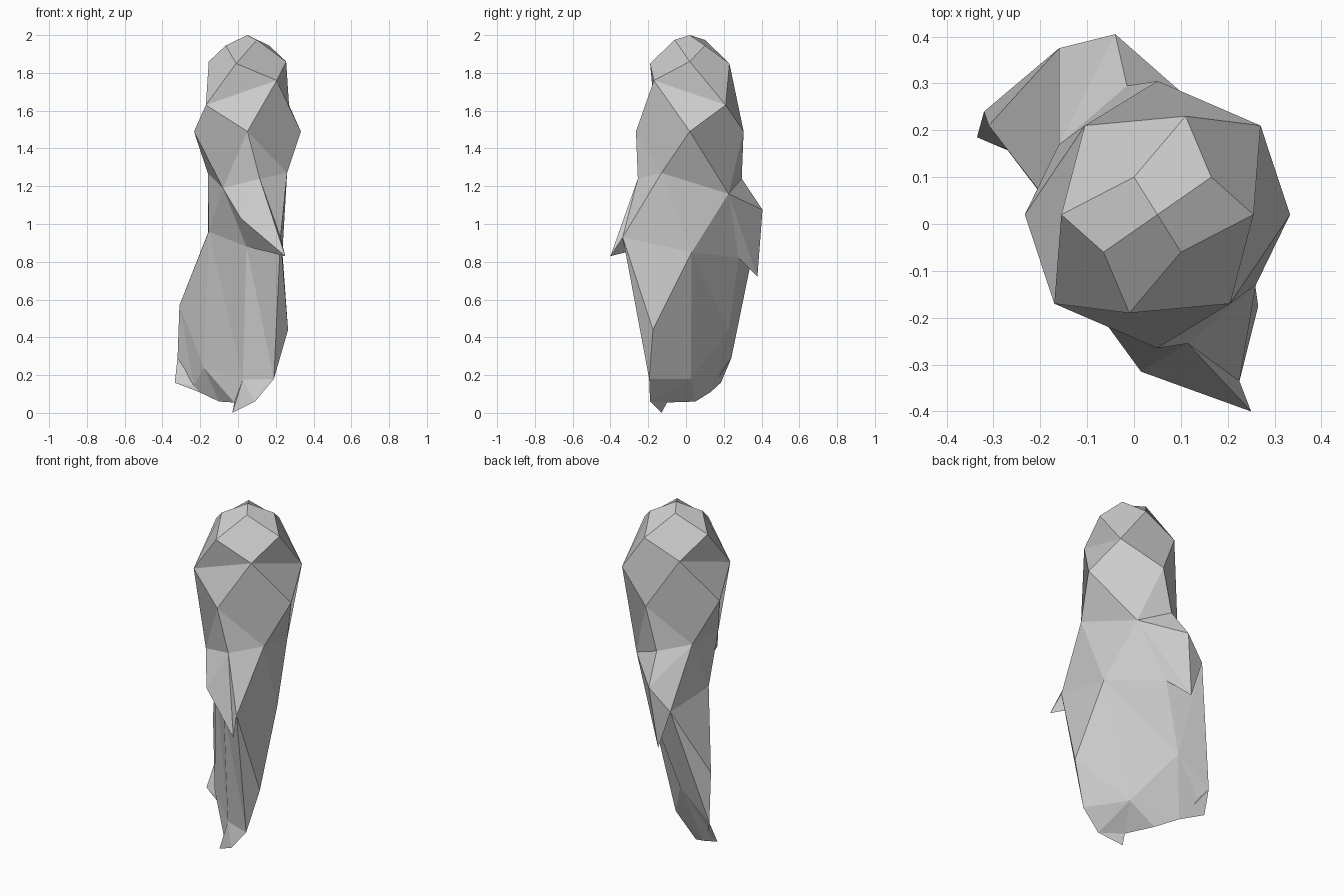
import bpy, bmesh

if "Cube" in bpy.data.objects:
    bpy.data.objects.remove(bpy.data.objects["Cube"])

bm = bmesh.new()
P = {}


def add(**points):
    for name, co in points.items():
        P[name] = bm.verts.new(co)


def faces(text):
    for word in text.split(","):
        bm.faces.new([P[n] for n in word.split()])


def ring(a, b):
    # two points plus their half-turn copies around the head axis
    turn = [(0.1 - x, 0.04 - y, z) for x, y, z in (a, b)]
    return [bm.verts.new(c) for c in (a, b, *turn)]


# head and chest: staggered four-point rings joined by diamond faces
apex = bm.verts.new((0.05, 0.02, 2.0))
rings = [
    ring((-0.065, -0.06, 1.945), (0.10, -0.06, 1.975)),
    ring((-0.01, -0.19, 1.85), (0.255, 0.02, 1.86)),
    ring((-0.17, -0.17, 1.63), (0.205, -0.17, 1.76)),
    ring((0.05, -0.265, 1.49), (0.333, 0.02, 1.49)),
    ring((-0.08, -0.185, 1.19), (0.26, -0.13, 1.27)),
]
rings[4][2].co = (0.165, 0.225, 1.16)
for i in range(4):
    bm.faces.new((apex, rings[0][i], rings[1][i], rings[0][(i + 1) % 4]))
    for k in range(3):
        top, mid, low = rings[k:k + 3]
        j, m = (i - 1, i) if k % 2 == 0 else (i, (i + 1) % 4)
        if k == 1 and i != 2:  # cheeks fold inwards
            bm.faces.new((top[i], mid[j], mid[m]))
            bm.faces.new((mid[j], low[i], mid[m]))
        else:
            bm.faces.new((top[i], mid[j], low[i], mid[m]))
P.update(zip(("cf", "cr", "cb", "cl"), rings[3]))
P.update(zip(("fl", "fr", "br", "bl"), rings[4]))

# waist
add(wr=(0.235, 0.03, 0.85), wl=(-0.155, 0.01, 0.96))
faces("cr fr br, fr wr br, cl bl fl, bl wl fl")

# front arm: shoulder, elbow, tip, outer and inner armpit
add(s=(0.115, -0.255, 1.24), e=(0.015, -0.315, 1.03), t=(0.25, -0.40, 0.83),
    g=(0.225, -0.335, 0.93), h=(0.045, -0.20, 0.88))
faces("cf fr s, cf s fl, s fr g, s g t, s t e, s e fl, e t h, g t h, fl e h, fl h wl")

# back arm
add(S=(-0.015, 0.295, 1.24), E=(-0.04, 0.405, 1.075), T=(-0.083, 0.378, 0.72),
    G=(-0.16, 0.375, 0.95), H=(0.01, 0.28, 0.82))
faces("cb bl S, cb S br, S E bl, S br E, E G bl, E T G, G T H, br H T, br T E, br wr H")

# lower body: front knee, hem and back edge
add(q=(0.265, -0.175, 0.44), k=(0.025, -0.13, 0.175), m=(-0.12, 0.225, 0.44),
    l2=(-0.31, 0.21, 0.57), l3=(-0.32, 0.24, 0.29), l4=(-0.335, 0.185, 0.16),
    u=(0.19, -0.195, 0.18), y=(-0.18, 0.04, 0.24), w=(0.05, 0.025, 0.178))
faces("fr g wr, g q wr, h g u, g q u, h u k, wl h k, wl k y, wl y l2,"
      "bl G wl, G l2 wl, G l2 l3, G l3 m, G m H, wr m H, wr m w, wr w q, q w u")

# underside and small foot
add(v=(0.09, -0.19, 0.06), f=(-0.03, -0.13, 0.0), z=(-0.235, 0.145, 0.145),
    x1=(-0.10, 0.05, 0.06), x2=(-0.205, 0.13, 0.11), x3=(-0.02, -0.10, 0.055))
faces("u v k, k v f, v x3 f, k f x3, y x3 k, l2 l3 z, l2 z y, l3 l4 z, y z x2, l4 x2 z,"
      "y x2 x1, y x1 x3, w u v, w x3 v, w x1 x3, w x2 x1, m x2 w, m l3 l4, m l4 x2")

bmesh.ops.recalc_face_normals(bm, faces=bm.faces[:])
mesh = bpy.data.meshes.new("body")
bm.to_mesh(mesh)
bm.free()
body = bpy.data.objects.new("body", mesh)
bpy.context.collection.objects.link(body)
